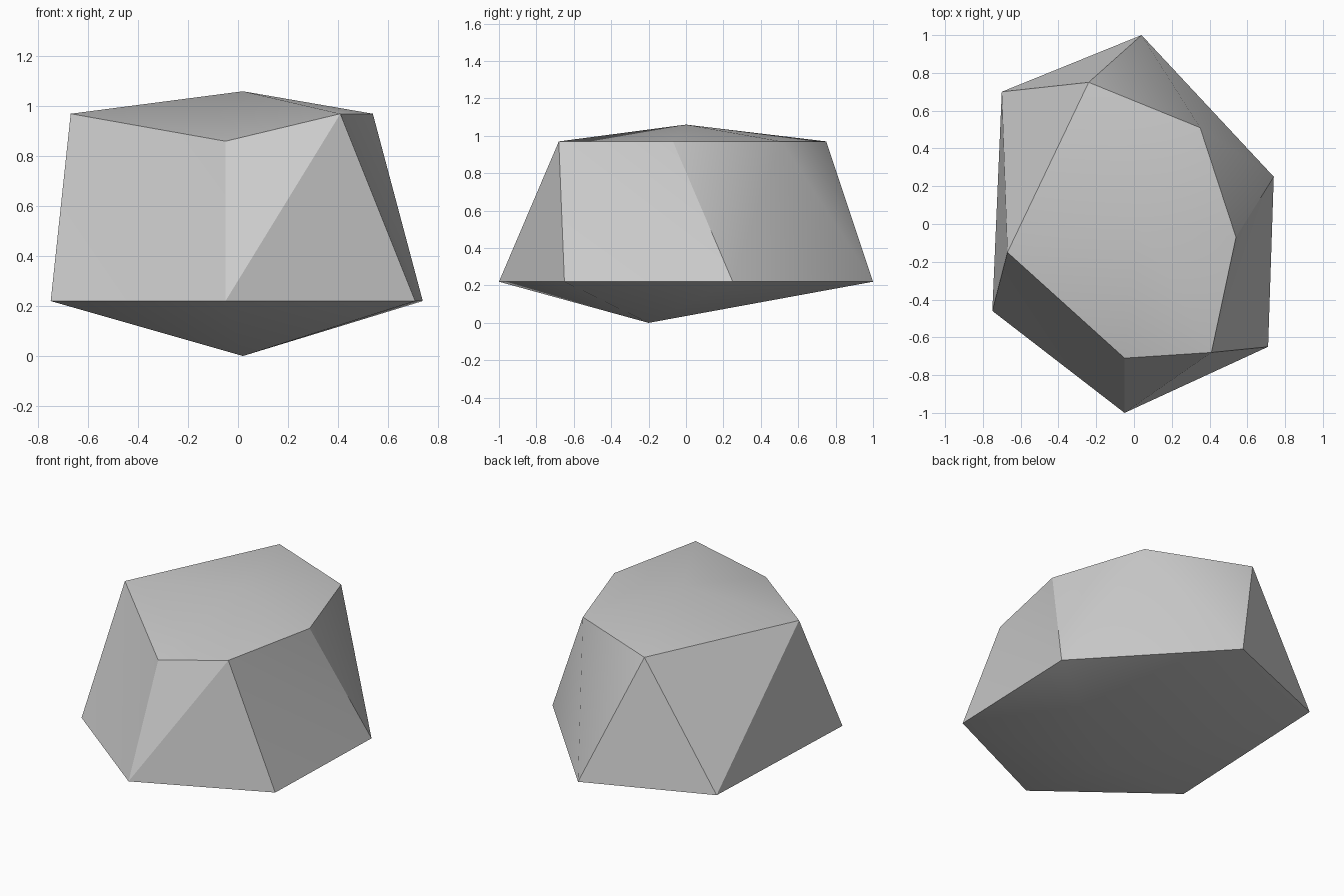
import bpy
import bmesh
import math

if "Cube" in bpy.data.objects:
    bpy.data.objects.remove(bpy.data.objects["Cube"], do_unlink=True)

# Stone colour
stone = bpy.data.materials.new("stone grey")
stone.use_nodes = True
colour = (0.6, 0.6, 0.6, 1.0)
stone.diffuse_color = colour
stone.node_tree.nodes["Principled BSDF"].inputs["Base Color"].default_value = colour

# Rings run counter-clockwise from the front corner
WAIST_Z = 0.22
SHOULDER_Z = 0.97
waist_xy = [(-0.05, -1.0), (0.71, -0.65), (0.74, 0.25),
            (0.04, 1.0), (-0.70, 0.70), (-0.75, -0.46)]
shoulder_xy = [(-0.05, -0.71), (0.41, -0.68), (0.54, -0.07),
               (0.35, 0.51), (-0.24, 0.75), (-0.67, -0.15)]

bm = bmesh.new()
waist = [bm.verts.new((x, y, WAIST_Z)) for x, y in waist_xy]
shoulder = [bm.verts.new((x, y, SHOULDER_Z)) for x, y in shoulder_xy]
shoulder[0].co.z = 0.86  # chipped front corner
peak = bm.verts.new((0.02, 0.0, 1.06))
base = bm.verts.new((0.02, -0.20, 0.0))

# Facets: bottom fan, two triangles per side, top fan
count = len(waist)
for i in range(count):
    j = (i + 1) % count
    a, b, c, d = waist[i], waist[j], shoulder[j], shoulder[i]
    bm.faces.new((b, a, base))
    bm.faces.new((d, c, peak))
    if i in (1, 5):
        bm.faces.new((a, b, d))
        bm.faces.new((b, c, d))
    else:
        bm.faces.new((a, b, c))
        bm.faces.new((a, c, d))
bmesh.ops.recalc_face_normals(bm, faces=bm.faces[:])

mesh = bpy.data.meshes.new("boulder")
bm.to_mesh(mesh)
bm.free()
mesh.materials.append(stone)
boulder = bpy.data.objects.new("boulder", mesh)
bpy.context.collection.objects.link(boulder)

# Soften shallow edges and keep the steep ones crisp
bpy.ops.object.select_all(action="DESELECT")
boulder.select_set(True)
bpy.context.view_layer.objects.active = boulder
bpy.ops.object.shade_smooth_by_angle(angle=math.radians(30))
